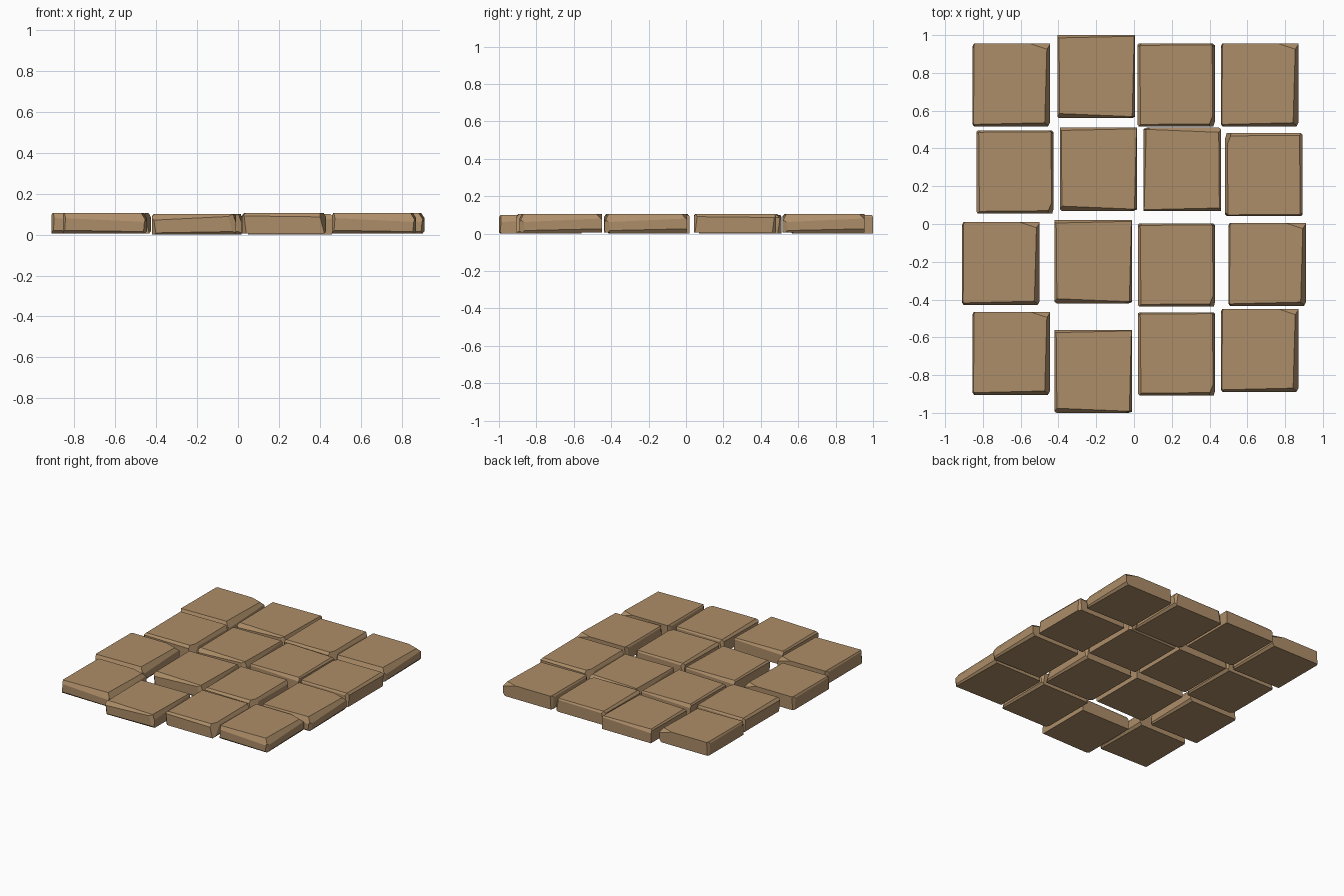
import bpy, bmesh
from mathutils import Vector

if "Cube" in bpy.data.objects:
    bpy.data.objects.remove(bpy.data.objects["Cube"])

HX, HY, H = 0.205, 0.22, 0.1
stone = bpy.data.materials.new("stone")
stone.diffuse_color = (0.42, 0.27, 0.14, 1)
stone.use_nodes = True
stone.node_tree.nodes["Principled BSDF"].inputs["Base Color"].default_value = stone.diffuse_color

# Chips of each slab kind: every line is three points on one cutting plane
KINDS = {
    "A": [
        ((HX, -HY, .055), (HX, HY, .075), (.183, 0, H)),          # right top bevel
        ((-HX, -HY, .075), (HX, -HY, .055), (0, -.203, H)),       # front top bevel
        ((HX, .185, H), (.10, HY, H), (HX, HY, .07)),             # back right chip
        ((-.19, -HY, H), (-HX, -.195, H), (-.197, -HY, 0)),       # front left corner
        ((.188, -HY, 0), (HX, -.19, 0), (.197, -HY, H)),          # front right corner
        ((-.198, HY, 0), (-HX, .205, 0), (-.192, HY, H)),         # back left corner
        ((-HX, -HY, .09), (-HX, HY, .085), (-.198, 0, H)),        # left top bevel
        ((-HX, -HY, .015), (HX, -HY, .008), (0, -.208, 0)),       # front bottom bevel
        ((HX, -HY, .01), (HX, HY, .02), (.193, 0, 0)),            # right bottom bevel
    ],
    "B": [
        ((-HX, HY, .075), (HX, HY, .09), (-HX, .205, H)),         # back top bevel
        ((-HX, -HY, .07), (HX, -HY, .09), (-HX, -.195, H)),       # front top bevel
        ((HX, HY, .09), (HX, -HY, .06), (.19, -HY, H)),           # right top bevel
        ((.165, -HY, H), (HX, -.205, H), (.19, -HY, 0)),          # front right corner
        ((-HX, -.20, 0), (-.185, -HY, 0), (-.20, -HY, H)),        # front left corner
        ((-HX, -HY, .085), (-HX, HY, .09), (-.195, 0, H)),        # left top bevel
        ((-HX, -HY, .008), (HX, -HY, .015), (0, -.208, 0)),       # front bottom bevel
    ],
    "C": [
        ((HX, -.135, H), (.17, -HY, H), (HX, -.20, 0)),           # front right chip
        ((-HX, -HY, .085), (HX, -HY, .08), (0, -.206, H)),        # front top bevel
        ((-HX, HY, .085), (HX, HY, .09), (0, .212, H)),           # back top bevel
        ((-HX, -HY, .08), (-HX, HY, .085), (-.19, 0, H)),         # left top bevel
        ((HX, -HY, .08), (HX, HY, .075), (.192, 0, H)),           # right top bevel
        ((-.18, HY, H), (-HX, .20, H), (-.197, HY, 0)),           # back left corner
        ((.18, HY, H), (HX, .20, H), (.197, HY, 0)),              # back right corner
        ((-.185, -HY, 0), (-HX, -.20, 0), (-.197, -HY, H)),       # front left corner
        ((HX, -HY, .01), (HX, HY, .02), (.193, 0, 0)),            # right bottom bevel
    ],
}


def slab_mesh(kind):
    bm = bmesh.new()
    bmesh.ops.create_cube(bm, size=1)
    for v in bm.verts:
        v.co = (v.co.x * 2 * HX, v.co.y * 2 * HY, (v.co.z + .5) * H)
    for pts in KINDS[kind]:
        a, b, c = map(Vector, pts)
        n = (b - a).cross(c - a).normalized()
        if n.dot(Vector((0, 0, H / 2)) - a) > 0:
            n = -n
        bmesh.ops.bisect_plane(bm, geom=bm.verts[:] + bm.edges[:] + bm.faces[:], dist=1e-6,
                               plane_co=a, plane_no=n, clear_outer=True)
        bmesh.ops.holes_fill(bm, edges=[e for e in bm.edges if e.is_boundary], sides=0)
    bmesh.ops.recalc_face_normals(bm, faces=bm.faces[:])
    me = bpy.data.meshes.new("slab_" + kind)
    bm.to_mesh(me)
    bm.free()
    me.materials.append(stone)
    return me


meshes = {k: slab_mesh(k) for k in KINDS}

# Loose 4 x 4 paving: kind, half turn, centre x, centre y
LAYOUT = [
    ("A", 0, -.65, .735), ("B", 0, -.20, .78), ("C", 0, .223, .735), ("A", 0, .665, .735),
    ("C", 0, -.63, .275), ("B", 0, -.188, .29), ("B", 1, .255, .29), ("C", 1, .688, .262),
    ("A", 0, -.705, -.21), ("B", 0, -.215, -.20), ("C", 0, .225, -.218), ("A", 0, .705, -.215),
    ("A", 0, -.65, -.685), ("B", 0, -.215, -.78), ("C", 0, .225, -.688), ("A", 0, .665, -.67),
]
for i, (kind, turn, x, y) in enumerate(LAYOUT):
    ob = bpy.data.objects.new(f"paving_slab_{i + 1}", meshes[kind])
    ob.location = (x, y, 0 if kind == "B" else .006)
    ob.rotation_euler.z = turn * 3.14159265
    bpy.context.collection.objects.link(ob)
